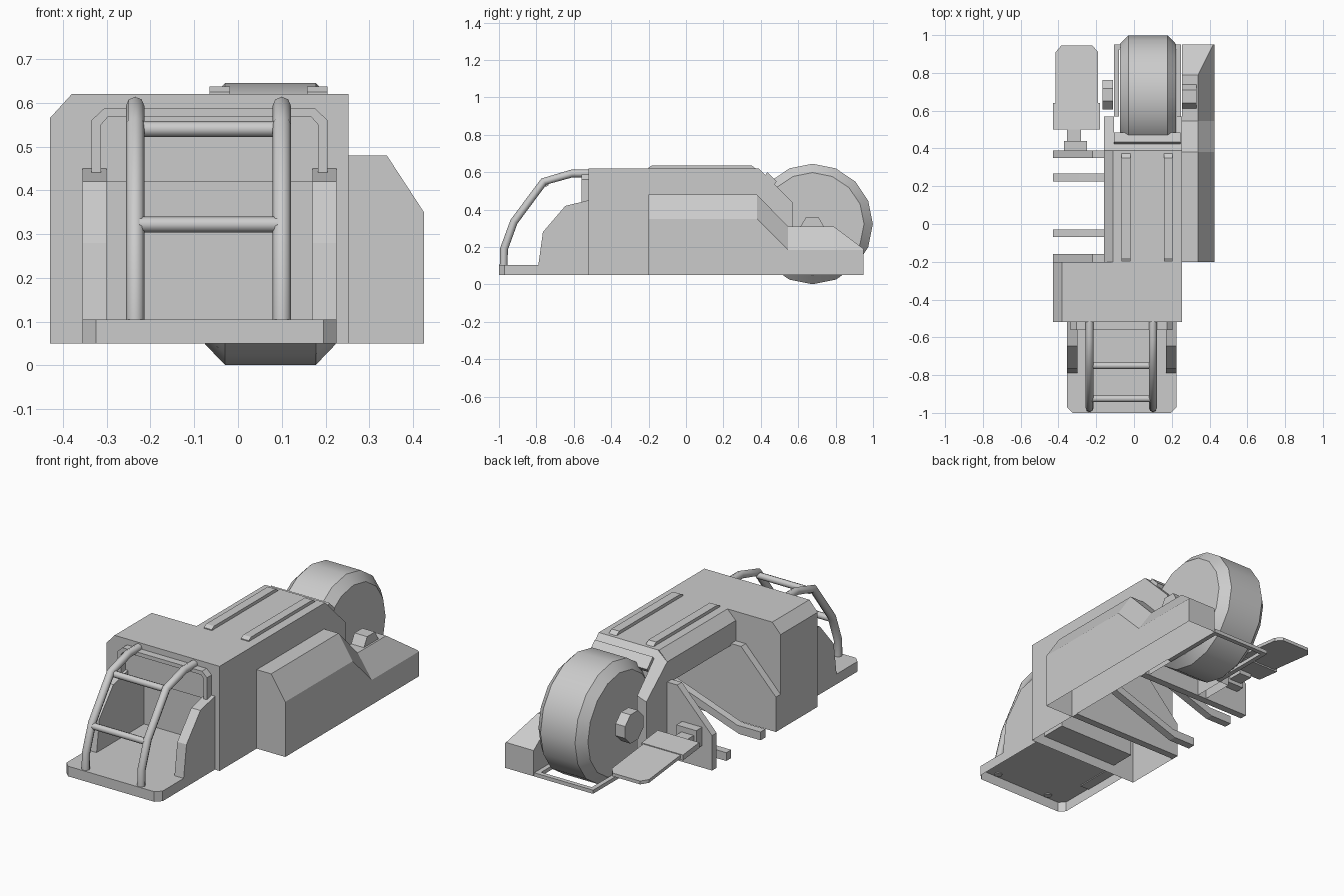
import bpy, bmesh, math
from mathutils import Vector

if "Cube" in bpy.data.objects:
    bpy.data.objects.remove(bpy.data.objects["Cube"])


def remove_bottom(bm):
    low = [f for f in bm.faces if f.normal.z < -0.9 and f.calc_center_median().z < 0.06]
    bmesh.ops.delete(bm, geom=low, context='FACES')


def make_object(name, bm, open_bottom=False):
    bmesh.ops.recalc_face_normals(bm, faces=bm.faces[:])
    if open_bottom:
        remove_bottom(bm)
    me = bpy.data.meshes.new(name)
    bm.to_mesh(me)
    bm.free()
    ob = bpy.data.objects.new(name, me)
    bpy.context.collection.objects.link(ob)
    return ob


def smooth(ob, angle=30):
    bpy.ops.object.select_all(action='DESELECT')
    ob.select_set(True)
    bpy.context.view_layer.objects.active = ob
    bpy.ops.object.shade_smooth_by_angle(angle=math.radians(angle))


def loft(name, rings, open_bottom=False):
    bm = bmesh.new()
    vs = [[bm.verts.new(p) for p in r] for r in rings]
    n = len(vs[0])
    for a, b in zip(vs, vs[1:]):
        for i in range(n):
            j = (i + 1) % n
            bm.faces.new((a[i], a[j], b[j], b[i]))
    bm.faces.new(vs[0])
    bm.faces.new(vs[-1][::-1])
    return make_object(name, bm, open_bottom)


def prism(name, axis, pts, lo, hi, open_bottom=False):
    place = {'x': lambda p, t: (t, p[0], p[1]),
             'y': lambda p, t: (p[0], t, p[1]),
             'z': lambda p, t: (p[0], p[1], t)}[axis]
    return loft(name, [[place(p, t) for p in pts] for t in (lo, hi)], open_bottom)


def box(name, x, y, z, open_bottom=False):
    pts = [(x[0], y[0]), (x[1], y[0]), (x[1], y[1]), (x[0], y[1])]
    return prism(name, 'z', pts, z[0], z[1], open_bottom)


def lathe_x(name, rings, y, z, n, turn=0.0):
    """Rings of (x, radius) around an axis parallel to x."""
    ang = [2 * math.pi * i / n + turn for i in range(n)]
    return loft(name, [[(x, y + r * math.cos(a), z + r * math.sin(a)) for a in ang]
                       for x, r in rings])


def tube(name, pts, radius, sides=8):
    pts = [Vector(p) for p in pts]
    rings = []
    for i, p in enumerate(pts):
        d = (pts[min(i + 1, len(pts) - 1)] - pts[max(i - 1, 0)]).normalized()
        u = Vector((1, 0, 0)) if abs(d.x) < 0.9 else Vector((0, 0, 1))
        v = d.cross(u).normalized()
        rings.append([p + radius * (math.cos(2 * math.pi * k / sides) * u
                                    + math.sin(2 * math.pi * k / sides) * v)
                      for k in range(sides)])
    smooth(loft(name, rings), 50)


# cab block with a recessed front opening
cab = prism('cab', 'y', [(-.43, .05), (.253, .05), (.253, .62), (-.38, .62), (-.43, .565)], -.52, -.2)
cutter = box('cab_opening_cutter', (-.3, .17), (-.6, -.38), (.105, .42))
mod = cab.modifiers.new('opening', 'BOOLEAN')
mod.object = cutter
mod.operation = 'DIFFERENCE'
mod.solver = 'EXACT'
dg = bpy.context.evaluated_depsgraph_get()
bm = bmesh.new()
bm.from_object(cab, dg)
remove_bottom(bm)
cab.modifiers.clear()
bm.to_mesh(cab.data)
bm.free()
bpy.data.objects.remove(cutter)

# front step tray and curved cheeks
prism('step_tray', 'z', [(-.355, -.52), (-.355, -.97), (-.325, -1), (.195, -1), (.225, -.97), (.225, -.52)],
      .05, .105, True)
for side, x in (('left', -.355), ('right', .17)):
    prism(side + '_cheek', 'x', [(-.52, .1), (-.79, .1), (-.765, .28), (-.645, .42), (-.52, .45)], x, x + .055)

# raised trim around the opening
outer = [(-.335, .44), (-.335, .56), (-.305, .588), (.175, .588), (.205, .56), (.205, .44)]
inner = [(.183, .44), (.183, .55), (.168, .567), (-.298, .567), (-.313, .55), (-.313, .44)]
prism('opening_trim', 'y', outer + inner, -.56, -.51)

# front guard: two bent rails and two rungs
rail = [(-.975, .1), (-.973, .19), (-.92, .335), (-.76, .55), (-.61, .593), (-.51, .593)]
for side, x in (('left', -.235), ('right', .1)):
    tube(side + '_guard_rail', [(x, y, z) for y, z in rail], .021)
for name, y, z in (('upper_rung', -.75, .54), ('lower_rung', -.925, .322)):
    tube(name, [(-.225, y, z), (.09, y, z)], .018)

# main body shell: open underneath, left flank raised
body_pts = [(.253, .05), (.253, .62), (-.11, .62), (-.16, .57), (-.16, .45)]
bm = bmesh.new()
rows = [[bm.verts.new((x, y, z)) for x, z in body_pts] for y in (-.2, .39)]
for i in range(4):
    bm.faces.new((rows[0][i], rows[0][i + 1], rows[1][i + 1], rows[1][i]))
make_object('body', bm)

# roof ribs
for side, x in (('left', -.065), ('right', .158)):
    prism(side + '_roof_rib', 'x', [(-.2, .61), (-.2, .625), (-.18, .637), (.35, .637), (.385, .61)], x, x + .047)

# rear panels and lip around the wheel well
panel = [(.39, .05), (.39, .62), (.57, .44), (.57, .05)]
loft('left_rear_panel', [[(-.16, y, min(z, .57 if y < .5 else .42)) for y, z in panel],
                         [(-.105, y, z) for y, z in panel]], True)
prism('right_rear_panel', 'x', panel, .225, .253, True)
prism('wheel_well_lip', 'x', [(.39, .62), (.445, .565), (.445, .45), (.39, .45)], -.105, .225)
prism('wheel_well_trim', 'x', [(.42, .58), (.435, .6), (.485, .55), (.47, .53)], -.105, .245)

# wheel base frame
for side, x in (('left', -.105), ('right', .225)):
    box(side + '_base_rail', (x, x + .025), (.57, .95), (.05, .07))
box('rear_base_rail', (-.105, .25), (.925, .95), (.05, .07))

# wheel and hubs
smooth(lathe_x('wheel', [(-.075, .275), (-.03, .322), (.178, .322), (.223, .275)], .677, .323, 16), 30)
lathe_x('left_hub', [(-.168, .085), (-.11, .085)], .685, .33, 8, math.pi / 8)
lathe_x('right_hub', [(.253, .068), (.33, .068)], .675, .3, 6)


# right pod, dropping and tapering to the back
def pod_ring(y, top, side, xt):
    return [(.253, y, .05), (.425, y, .05), (.425, y, side), (xt, y, top), (.253, y, top)]


loft('right_pod', [pod_ring(-.2, .48, .35, .34), pod_ring(.38, .48, .35, .34), pod_ring(.545, .31, .185, .34),
                   pod_ring(.79, .31, .185, .34), pod_ring(.95, .19, .185, .42)], True)

# left gussets running across the open bay, and slim arms
for name, y in (('front', -.2), ('rear', .35)):
    prism(name + '_gusset', 'y', [(.25, .05), (.25, .46), (-.22, .46), (-.43, .24), (-.43, .05)], y, y + .04)
for name, y in (('front', -.07), ('rear', .225)):
    prism(name + '_arm', 'y', [(.25, .245), (.25, .29), (-.29, .1), (-.43, .1), (-.43, .055), (-.3, .055)],
          y, y + .042)

# rear left pedal on its stem
box('pedal_bracket', (-.37, -.25), (.39, .44), (.17, .27))
box('pedal_stem', (-.355, -.28), (.43, .52), (.19, .24))
prism('pedal_band', 'x', [(.5, .215), (.5, .245), (.64, .23), (.64, .2)], -.43, -.18)
outline = [(-.415, .62), (-.19, .62), (-.19, .91), (-.22, .945), (-.385, .945), (-.415, .91)]
loft('pedal_plate', [[(x, y, z - (y - .62) * .11) for x, y in outline] for z in (.21, .228)])
